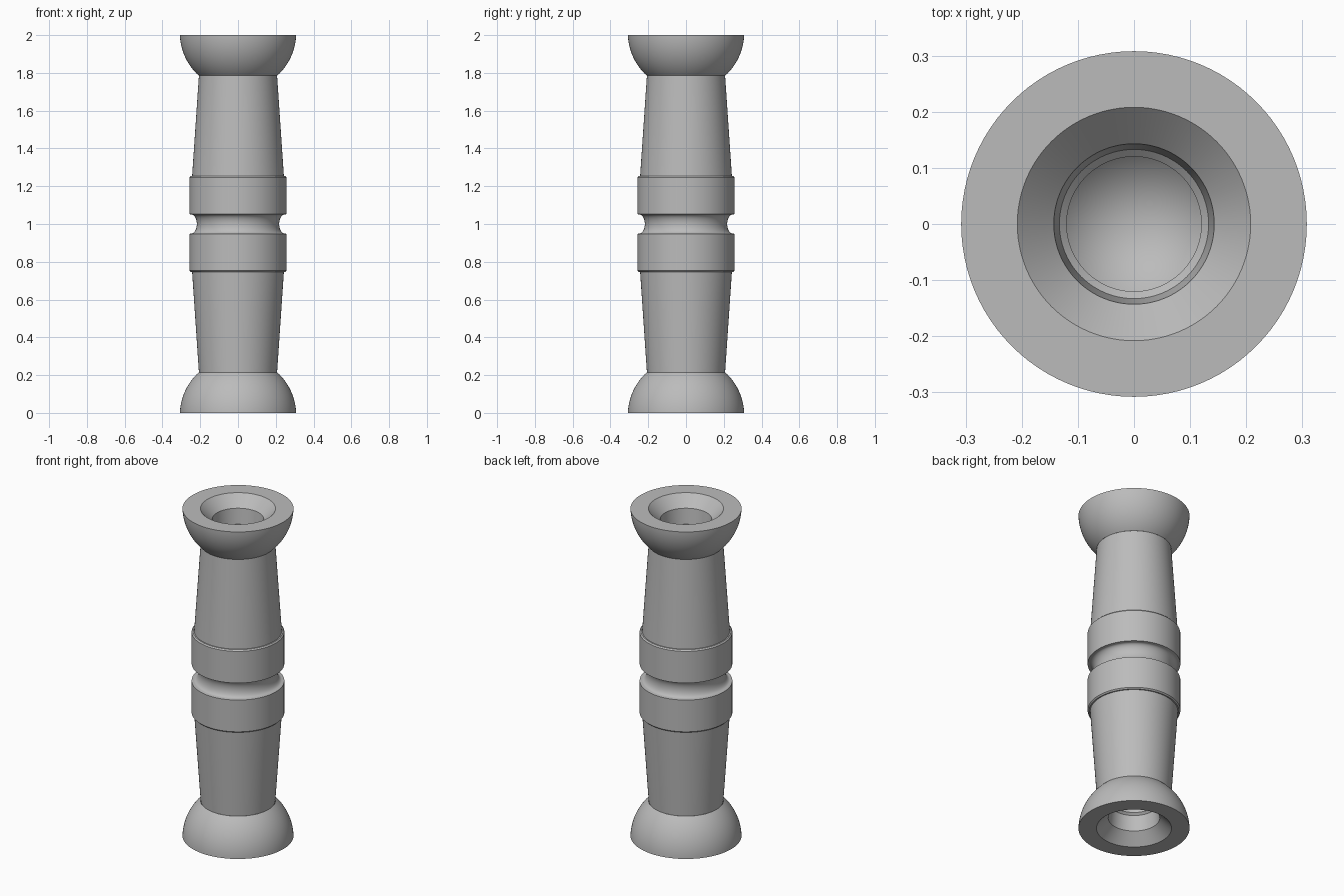
import bpy, bmesh, math

cube = bpy.data.objects.get("Cube")
if cube:
    bpy.data.objects.remove(cube, do_unlink=True)

SEGMENTS = 96

steel = bpy.data.materials.new("grey_steel")
steel.use_nodes = True
GREY = (0.5, 0.5, 0.5, 1.0)
steel.diffuse_color = GREY
steel.node_tree.nodes["Principled BSDF"].inputs["Base Color"].default_value = GREY


def lathe(name, profile):
    """Turn (radius, z) points around z; solid lies right of the path."""
    bm = bmesh.new()
    rings = []
    for r, z in profile:
        if r == 0:
            rings.append([bm.verts.new((0, 0, z))] * SEGMENTS)
        else:
            angles = [math.tau * j / SEGMENTS for j in range(SEGMENTS)]
            rings.append([bm.verts.new((r * math.cos(a), r * math.sin(a), z))
                          for a in angles])
    for upper, lower in zip(rings, rings[1:]):
        for j in range(SEGMENTS):
            k = (j + 1) % SEGMENTS
            corners = [upper[j], lower[j], lower[k], upper[k]]
            bm.faces.new(list(dict.fromkeys(corners)))
    mesh = bpy.data.meshes.new(name)
    bm.to_mesh(mesh)
    bm.free()
    mesh.materials.append(steel)
    obj = bpy.data.objects.new(name, mesh)
    bpy.context.collection.objects.link(obj)
    bpy.ops.object.select_all(action="DESELECT")
    obj.select_set(True)
    bpy.context.view_layer.objects.active = obj
    bpy.ops.object.shade_smooth_by_angle(angle=math.radians(25))
    return obj


def both_ends(name, profile):
    """Make the upper part and its mirror image at the lower end."""
    lathe("upper_" + name, profile)
    lathe("lower_" + name, [(r, 2 - z) for r, z in reversed(profile)])


# Stepped blind bore with a conical bottom and a countersunk mouth
both_ends("bore", [(0, 1.43), (0.12, 1.55), (0.12, 1.83), (0.133, 1.842),
                   (0.143, 1.935), (0.208, 2)])

# Flared rounded end: flat rim, then a spherical underside
RIM, LIFT, NECK, DROP = 0.308, 0.013, 0.207, 0.215
ball = math.hypot(RIM, LIFT)
start = math.asin(LIFT / ball)
stop = math.asin((DROP + LIFT) / ball)
bowl = []
for i in range(17):
    a = start + (stop - start) * i / 16
    bowl.append((ball * math.cos(a), 2 + LIFT - ball * math.sin(a)))
both_ends("bowl_end", [(0.208, 2)] + bowl)

# Tapered shaft
both_ends("shaft", [(NECK, 2 - DROP), (0.243, 1.253)])

# Collar with a small chamfer on its outer edge
both_ends("collar", [(0.243, 1.253), (0.25, 1.253), (0.257, 1.246),
                     (0.257, 1.052), (0.246, 1.05)])

# Hollow groove between the collars
groove = []
for i in range(25):
    a = math.pi * i / 24
    groove.append((0.246 - 0.028 * math.sin(a), 1 + 0.05 * math.cos(a)))
lathe("middle_groove", groove)
